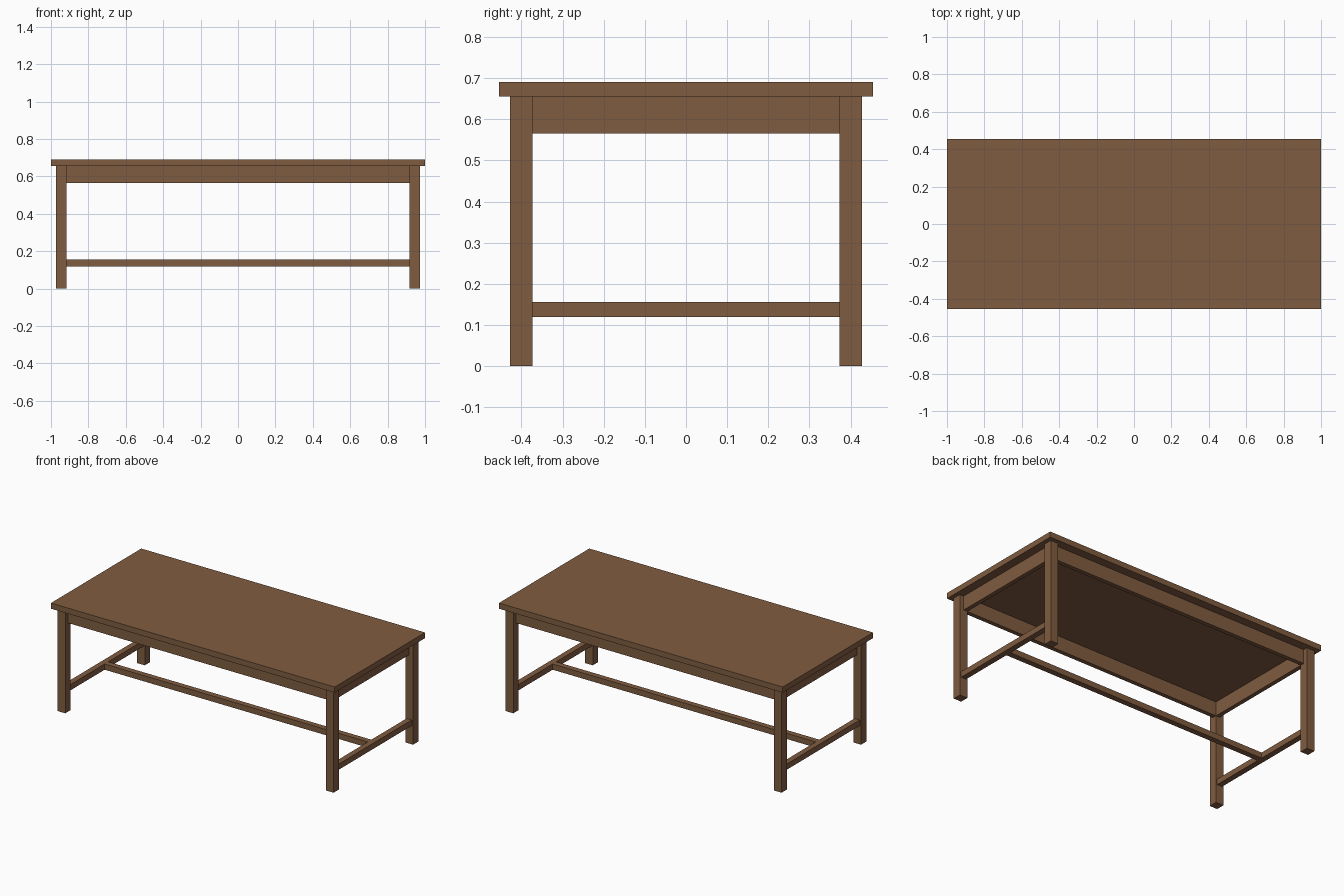
import bpy

# Remove the default cube only
cube = bpy.data.objects.get("Cube")
if cube:
    bpy.data.objects.remove(cube, do_unlink=True)

# Single wood colour
wood = bpy.data.materials.new("brown_wood")
wood.use_nodes = True
colour = (0.216, 0.107, 0.052, 1)
wood.diffuse_color = colour
bsdf = wood.node_tree.nodes["Principled BSDF"]
bsdf.inputs["Base Color"].default_value = colour
bsdf.inputs["Roughness"].default_value = 0.8


def box(name, low, high):
    """Add a box spanning two opposite corners."""
    centre = [(a + b) / 2 for a, b in zip(low, high)]
    bpy.ops.mesh.primitive_cube_add(size=1, location=centre)
    obj = bpy.context.object
    obj.name = name
    obj.scale = [abs(b - a) for a, b in zip(low, high)]
    bpy.ops.object.transform_apply(location=False, rotation=False, scale=True)
    obj.data.materials.append(wood)
    return obj


half_x, half_y, height = 1.0, 0.4545, 0.691
top_z = 0.655                        # underside of the top
leg_x, leg_y = 0.9727, 0.4273        # outer faces of the legs
leg = 0.0545                         # leg width
in_x, in_y = leg_x - leg, leg_y - leg
apron, apron_z = 0.027, 0.565
bar, bar_z = 0.0364, 0.119           # square stretchers

# Table top
box("table_top", (-half_x, -half_y, top_z), (half_x, half_y, height))

# Legs
for sx, side in ((1, "left"), (-1, "right")):
    for sy, end in ((-1, "front"), (1, "back")):
        box(f"{end}_{side}_leg", (sx * in_x, sy * in_y, 0),
            (sx * leg_x, sy * leg_y, top_z))

# Front and back aprons
for sy, end in ((-1, "front"), (1, "back")):
    box(f"{end}_apron", (-in_x, sy * in_y, apron_z),
        (in_x, sy * (in_y + apron), top_z))

# Side aprons and side stretchers
mid_x = (in_x + leg_x) / 2
for sx, side in ((1, "left"), (-1, "right")):
    box(f"{side}_apron", (sx * in_x, -in_y, apron_z),
        (sx * (in_x + apron), in_y, top_z))
    box(f"{side}_stretcher", (sx * mid_x - bar / 2, -in_y, bar_z),
        (sx * mid_x + bar / 2, in_y, bar_z + bar))

# Long centre stretcher between the side stretchers
reach = mid_x - bar / 2
box("centre_stretcher", (-reach, -bar / 2, bar_z), (reach, bar / 2, bar_z + bar))
